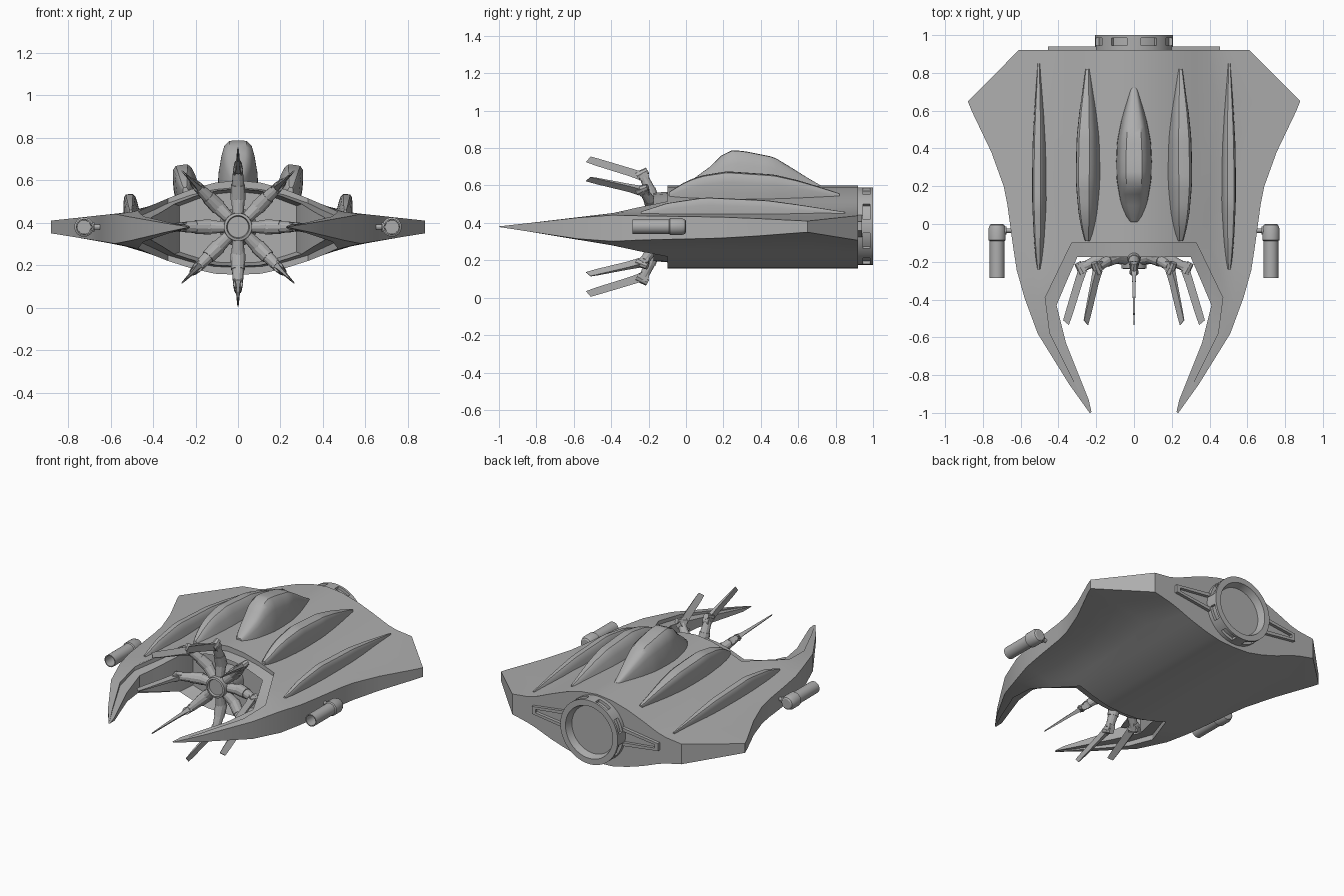
import bpy, bmesh, math
from mathutils import Vector

if "Cube" in bpy.data.objects:
    bpy.data.objects.remove(bpy.data.objects["Cube"])

ZC = 0.38  # height of the mid plane
GREY = bpy.data.materials.new("dark_grey")
GREY.diffuse_color = (.42, .42, .42, 1)
GREY.use_nodes = True
GREY.node_tree.nodes["Principled BSDF"].inputs["Base Color"].default_value = GREY.diffuse_color


def interp(pts, t):
    for (a, va), (b, vb) in zip(pts, pts[1:]):
        if t <= b:
            return va + (vb - va) * max(0, (t - a) / (b - a))
    return pts[-1][1]


def finish(name, bm, mirror=False, angle=28):
    bmesh.ops.remove_doubles(bm, verts=bm.verts, dist=0.0004)
    bmesh.ops.recalc_face_normals(bm, faces=bm.faces)
    me = bpy.data.meshes.new(name)
    bm.to_mesh(me)
    bm.free()
    me.materials.append(GREY)
    ob = bpy.data.objects.new(name, me)
    bpy.context.collection.objects.link(ob)
    if mirror:
        ob.modifiers.new("mirror", 'MIRROR').use_clip = True
    bpy.ops.object.select_all(action='DESELECT')
    ob.select_set(True)
    bpy.context.view_layer.objects.active = ob
    bpy.ops.object.shade_smooth_by_angle(angle=math.radians(angle))
    return ob


def skin(bm, rows, closed=False):
    """Quads between successive rows of points."""
    vs = [[bm.verts.new(p) for p in r] for r in rows]
    for a, b in zip(vs, vs[1:]):
        n = len(a)
        for i in range(n if closed else n - 1):
            j = (i + 1) % n
            bm.faces.new((a[i], a[j], b[j], b[i]))
    return vs


def lathe(bm, prof, x=0, z=ZC, n=32):
    """Revolve (radius, y) points around an axis along y."""
    rows = [[(x + max(r, 1e-5) * math.cos(2 * math.pi * i / n), y,
              z + max(r, 1e-5) * math.sin(2 * math.pi * i / n)) for i in range(n)] for r, y in prof]
    return skin(bm, rows, True)


def tube(bm, p, q, r1, r2, n=12):
    d = (q - p).normalized()
    u = d.orthogonal().normalized()
    w = d.cross(u)
    ring = lambda c, r: [c + r * (math.cos(2 * math.pi * i / n) * u + math.sin(2 * math.pi * i / n) * w) for i in range(n)]
    vs = skin(bm, [ring(p, r1), ring(q, r2)], True)
    bm.faces.new(vs[0])
    bm.faces.new(vs[1])


def prism(bm, pts, off):
    """Extrude a polygon by an offset."""
    off = Vector(off)
    vs = skin(bm, [pts, [Vector(p) + off for p in pts]], True)
    bm.faces.new(vs[0])
    bm.faces.new(vs[1])


# Hull: plan outline and upper / lower cross-section curves
OUT = [(-1, .235), (-.87, .33), (-.58, .51), (-.39, .58), (-.25, .62), (-.1, .643), (.1, .67),
       (.2, .69), (.38, .755), (.6, .86), (.65, .88), (.92, .61)]
TOP = [(0, .6), (.11, .588), (.22, .558), (.33, .515), (.47, .455), (.6, .44), (.88, .41)]
BOT = [(0, .155), (.11, .16), (.22, .185), (.33, .22), (.47, .275), (.6, .305), (.88, .35)]


def surf(curve, x, y, f=1):
    k = min(1, max(.02, (y + 1) / .62))
    if y < -.38:
        x = max(x, .48)
    return (interp(curve, x) - ZC) * k * f + ZC


RIM = [(0, -.1), (.11, -.1), (.22, -.1), (.33, -.1), (.4, -.245), (.47, -.39), (.445, -.58), (.31, -.85), (.23, -1)]
LIP = [(0, -.175, .82), (.1, -.175, .82), (.2, -.175, .82), (.3, -.175, .8), (.355, -.3, .7), (.41, -.43, .6),
       (.36, -.63, .5), (.24, -.93, .5), (.225, -.995, .4)]
bm = bmesh.new()
lip_rows, rear, edge = [], [], []
for curve in (TOP, BOT):
    rows = []
    for y in (-.1, .1, .2, .38, .6, .65, .92):
        xo = interp(OUT, y)
        xs = [0, .055, .11, .165, .22, .275, .33] + [.33 + (xo - .33) * t / 5 for t in range(1, 6)]
        rows.append([(x, y, surf(curve, x, y)) for x in xs])
    skin(bm, rows)
    prong = []
    for xi, y in RIM[3:]:
        xs = [xi + (interp(OUT, y) - xi) * t / 5 for t in range(6)]
        prong.append([(x, y, surf(curve, x, y)) for x in xs])
    skin(bm, prong)
    rear.append(rows[-1])
    edge.append([r[-1] for r in prong[::-1]] + [r[-1] for r in rows[1:]])
    # stepped rim around the mouth
    lip = [(x, y, surf(curve, rx, ry, f)) for (x, y, f), (rx, ry) in zip(LIP, RIM)]
    step = [(x, y, l[2] + (surf(curve, x, y) - l[2]) * .15) for (x, y), l in zip(RIM, lip)]
    skin(bm, [[(x, y, surf(curve, x, y)) for x, y in RIM], step, lip])
    lip_rows.append(lip)
skin(bm, rear)
skin(bm, edge)
skin(bm, [l[3:] for l in lip_rows])
# recessed panel in the mouth
back = [[(x * .92, -.07, ZC + (z - ZC) * .92) for x, y, z in l[:4]] for l in lip_rows]
skin(bm, [lip_rows[0][:4], back[0], back[1], lip_rows[1][:4]])
skin(bm, [[l[3] for l in lip_rows], [b[3] for b in back]])
finish("hull", bm, True, 22)

# Dorsal ridges
ARCH = [(-1, 0), (-.96, .35), (-.82, .7), (-.68, .9), (-.44, 1), (0, 1.01), (.44, 1), (.68, .9), (.82, .7), (.96, .35), (1, 0)]


def ridge(name, x, half, lean, tops, mirror):
    b = bmesh.new()
    y0, y1 = tops[0][0], tops[-1][0]
    rows = []
    for i in range(25):
        t = i / 24
        y = y0 + (y1 - y0) * t
        w = half * interp([(0, .25), (.05, .5), (.15, .76), (.32, .98), (.45, 1), (.6, .95), (.75, .73), (.9, .42), (1, .22)], t)
        top = interp(tops, y)
        base = interp(TOP, x) - .045
        rows.append([(x + u * w + lean * (v - .3) * (top - base) / .15, y,
                      base + v * (top - base) - u * w * lean * 4 * v) for u, v in ARCH])
    vs = skin(b, rows)
    b.faces.new(vs[0])
    b.faces.new(vs[-1])
    finish(name, b, mirror, 35)


ridge("centre_ridge", 0, .096, 0, [(.01, .61), (.06, .65), (.13, .7), (.19, .76), (.25, .787), (.32, .78), (.47, .75),
                                   (.57, .69), (.65, .64), (.72, .6)], False)
ridge("inner_ridge", .24, .065, .033, [(-.09, .565), (0, .62), (.08, .65), (.22, .672), (.47, .655), (.6, .625),
                                       (.7, .595), (.82, .557)], True)
ridge("outer_ridge", .5, .04, .02, [(-.24, .46), (-.1, .505), (.1, .535), (.43, .52), (.6, .497), (.85, .458)], True)

# Rear engine ring with slots around the rim
bm = bmesh.new()
R = .207
N = 72
lathe(bm, [(0, .955), (.155, .955), (.17, 1), (R, 1), (R, .985), (R, .945), (R, .91), (0, .91)], n=N, z=.383)
bmesh.ops.recalc_face_normals(bm, faces=bm.faces)
slots = []
for f in bm.faces:
    c = f.calc_center_median()
    seg = int((math.atan2(c.z - .383, c.x) % (2 * math.pi)) / (2 * math.pi / N))
    if abs(c.y - .965) < .005 and math.hypot(c.x, c.z - .383) > .19 and 2 <= seg % 9 <= 6:
        slots.append(f)
bmesh.ops.inset_region(bm, faces=slots, thickness=.001, depth=-.018)
finish("engine_ring", bm)

# Tapered side frames beside the engine
bm = bmesh.new()
for s in (1, -1):
    z = lambda d: .383 + s * d
    prism(bm, [(.19, .915, z(.06)), (.455, .915, z(.024)), (.455, .915, z(.008)), (.19, .915, z(.038))], (0, .025, 0))
prism(bm, [(.43, .915, .358), (.455, .915, .358), (.455, .915, .408), (.43, .915, .408)], (0, .025, 0))
finish("engine_side_frame", bm, True)

# Side cannons
bm = bmesh.new()
lathe(bm, [(0, -.2), (.032, -.2), (.033, -.285), (.039, -.285), (.039, -.09), (.046, -.085), (.046, -.025), (.038, -.005),
           (.03, 0), (0, 0)], x=.725, n=24)
finish("side_cannon", bm, True)
bm = bmesh.new()
tube(bm, Vector((.62, -.035, ZC)), Vector((.72, -.035, ZC)), .012, .012)
tube(bm, Vector((.675, -.035, ZC)), Vector((.69, -.035, ZC)), .022, .022)
finish("cannon_mount", bm, True)

# Claw hub
bm = bmesh.new()
lathe(bm, [(.09, -.06), (.09, -.17), (.068, -.195), (.066, -.235), (.054, -.238), (.05, -.225), (0, -.225)])
finish("claw_hub", bm)

# Eight claw arms: jointed arm, knuckle and thin blade
for i in range(8):
    a = i * math.pi / 4
    rad = Vector((math.cos(a), 0, math.sin(a)))
    tan = Vector((-math.sin(a), 0, math.cos(a)))
    P = lambda r, y, t=0: Vector((0, y, ZC)) + rad * r + tan * t
    bm = bmesh.new()
    tube(bm, P(.05, -.19), P(.14, -.175), .026, .034)
    tube(bm, P(.13, -.172), P(.2, -.195), .037, .033)
    tube(bm, P(.19, -.19), P(.265, -.225), .03, .024)
    tube(bm, P(.265, -.222, -.02), P(.265, -.222, .02), .026, .026)
    tube(bm, P(.3, -.205), P(.268, -.262), .018, .024, 8)
    finish("claw_arm", bm)
    bm = bmesh.new()
    sec = [(.25, .295, -.25, -.24, .014), (.272, .315, -.31, -.305, .009), (.325, .364, -.48, -.47, .004),
           (.345, .375, -.535, -.51, .002)]
    vs = skin(bm, [[P(r0, y0, -h), P(r1, y1, -h), P(r1, y1, h), P(r0, y0, h)] for r0, r1, y0, y1, h in sec], True)
    bm.faces.new(vs[0])
    bm.faces.new(vs[-1])
    finish("claw_blade", bm)
